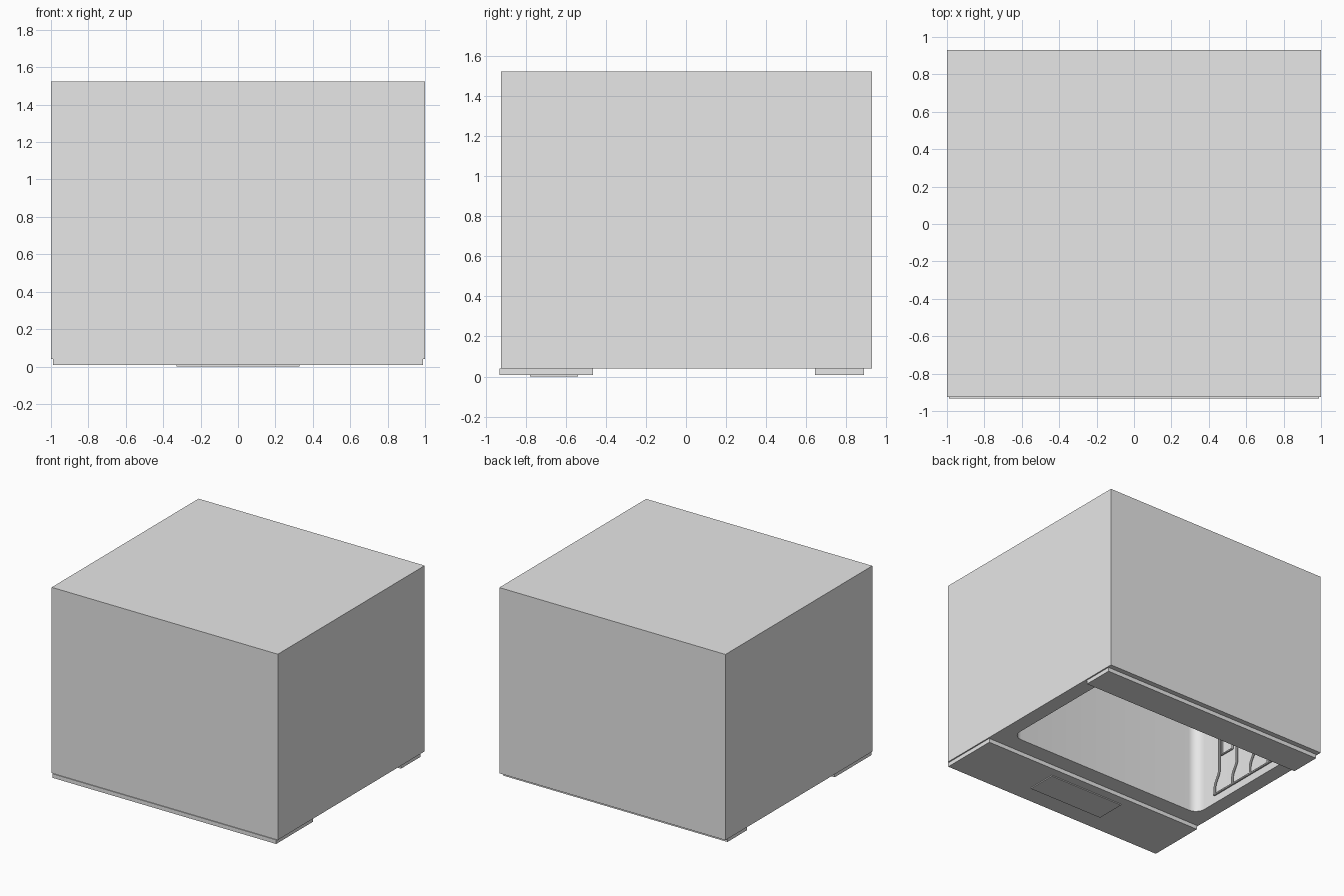
import bpy, bmesh, math
from mathutils import Vector

cube = bpy.data.objects.get("Cube")
if cube:
    bpy.data.objects.remove(cube, do_unlink=True)

grey = bpy.data.materials.new("light_grey")
grey.use_nodes = True
grey.diffuse_color = (0.8, 0.8, 0.8, 1)
grey.node_tree.nodes["Principled BSDF"].inputs["Base Color"].default_value = (0.8, 0.8, 0.8, 1)

BASE, TOP = 0.04, 1.525


def link(name, data):
    obj = bpy.data.objects.new(name, data)
    bpy.context.collection.objects.link(obj)
    data.materials.append(grey)
    bpy.ops.object.select_all(action='DESELECT')
    obj.select_set(True)
    bpy.context.view_layer.objects.active = obj
    return obj


def box(name, lo, hi):
    bm = bmesh.new()
    bmesh.ops.create_cube(bm, size=1)
    lo, hi = Vector(lo), Vector(hi)
    for v in bm.verts:
        v.co = (lo + hi) / 2 + v.co * (hi - lo)
    mesh = bpy.data.meshes.new(name)
    bm.to_mesh(mesh)
    bm.free()
    return link(name, mesh)


def rounded_rect(x0, x1, y0, y1, r, steps=8):
    centres = [(x1 - r, y1 - r), (x0 + r, y1 - r), (x0 + r, y0 + r), (x1 - r, y0 + r)]
    points = []
    for i, (cx, cy) in enumerate(centres):
        for k in range(steps + 1):
            a = (i + k / steps) * math.pi / 2
            points.append((cx + r * math.cos(a), cy + r * math.sin(a)))
    return points


def loop(bm, points, z):
    verts = [bm.verts.new((x, y, z)) for x, y in points]
    return [bm.edges.new((v, verts[i - 1])) for i, v in enumerate(verts)]


def raise_and_cap(bm, edges, z):
    # Pull a rim upwards into walls and close the far end
    new = bmesh.ops.extrude_edge_only(bm, edges=edges)["geom"]
    verts = [g for g in new if isinstance(g, bmesh.types.BMVert)]
    for v in verts:
        v.co.z = z
    rim = [g for g in new if isinstance(g, bmesh.types.BMEdge)
           and all(v in verts for v in g.verts)]
    bmesh.ops.contextual_create(bm, geom=rim)


# Casing with a rounded cavity opening downwards
bm = bmesh.new()
outer = loop(bm, [(1, 0.93), (-1, 0.93), (-1, -0.925), (1, -0.925)], BASE)
inner = loop(bm, rounded_rect(-0.88, 0.88, -0.33, 0.74, 0.08), BASE)
bmesh.ops.triangle_fill(bm, edges=outer + inner, use_beauty=True)
raise_and_cap(bm, outer, TOP)
raise_and_cap(bm, inner, 1.28)
bmesh.ops.recalc_face_normals(bm, faces=bm.faces)
mesh = bpy.data.meshes.new("casing")
bm.to_mesh(mesh)
bm.free()
link("casing", mesh)
bpy.ops.object.shade_smooth_by_angle(angle=math.radians(30))

# Panels and display plate on the underside
box("wide_panel", (-0.99, -0.932, 0.008), (0.99, -0.465, BASE))
box("narrow_panel", (-0.99, 0.645, 0.008), (0.99, 0.89, BASE))
box("display_plate", (-0.33, -0.78, 0), (0.33, -0.54, 0.008))


def wires(name, paths, radius=0.009):
    curve = bpy.data.curves.new(name, 'CURVE')
    curve.dimensions = '3D'
    curve.bevel_depth = radius
    curve.bevel_resolution = 2
    curve.use_fill_caps = True
    for path in paths:
        spline = curve.splines.new('POLY')
        spline.points.add(len(path) - 1)
        for p, co in zip(spline.points, path):
            p.co = (*co, 1)
    link(name, curve)
    bpy.ops.object.convert(target='MESH')
    bpy.ops.object.shade_smooth_by_angle(angle=math.radians(40))


# Wire shelf supports on both side walls of the cavity
levels = [-0.1, 0.1, 0.3, 0.5]
for side, label in ((1, "left"), (-1, "right")):
    x = side * 0.855
    paths = [[(x, -0.11, z), (x, 0.62, z)] for z in (0.09, 1.2)]
    for y in levels:
        # Runner with a soft jog near the mouth
        runner = [(x, y, 0.09), (x, y, 0.15)]
        for k in range(1, 7):
            t = k / 6
            runner.append((x, y + 0.05 * (3 * t * t - 2 * t ** 3), 0.15 + 0.12 * t))
        runner.append((x, y + 0.05, 1.2))
        paths.append(runner)
        # Closed-ended rail beside each runner
        paths.append([(x, y + 0.08, 1.2), (x, y + 0.08, 0.39),
                      (x, y + 0.2, 0.39), (x, y + 0.2, 1.2)])
    wires(label + "_shelf_support", paths)
